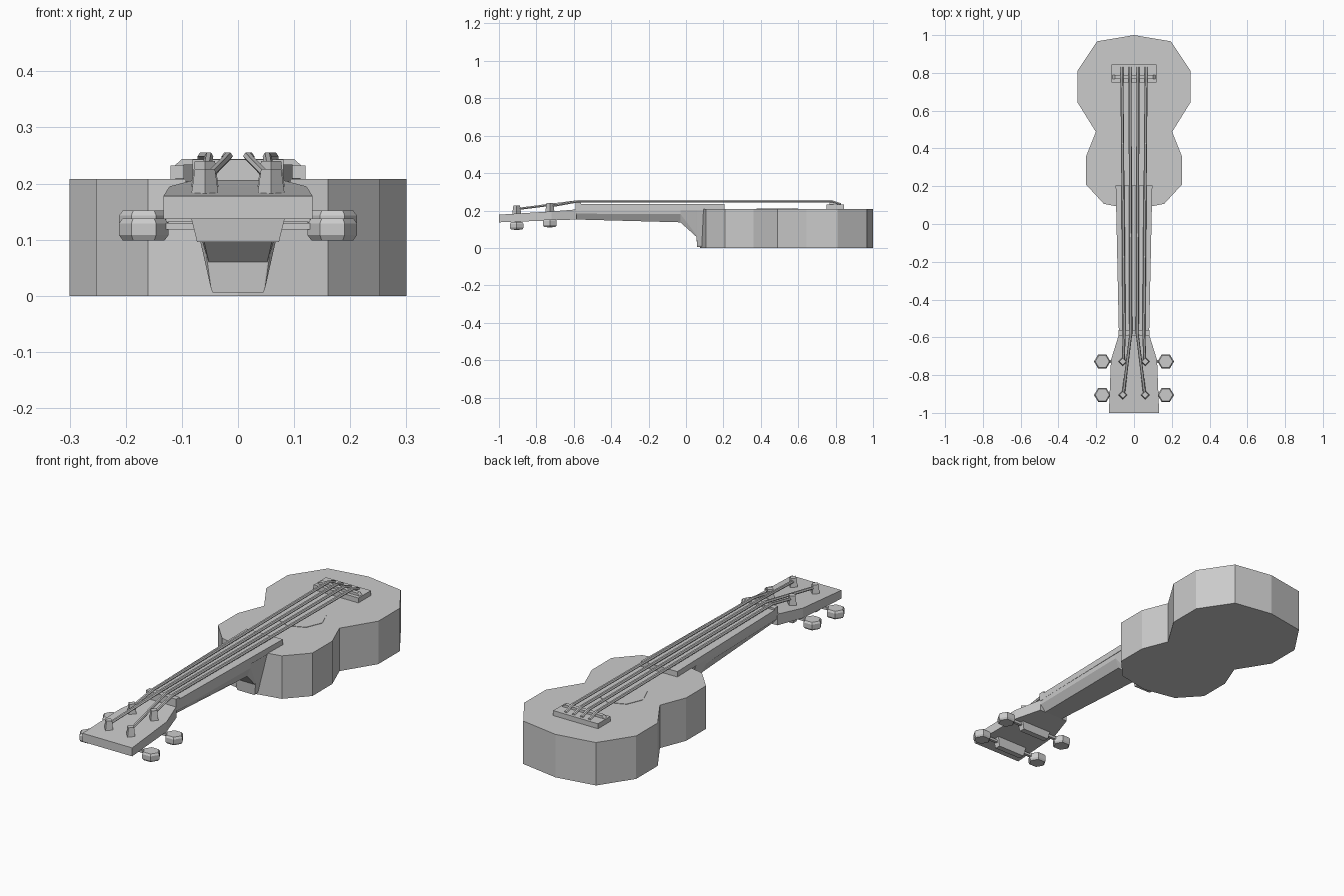
import bpy, bmesh, math
from mathutils import Vector

cube = bpy.data.objects.get("Cube")
if cube:
    bpy.data.objects.remove(cube, do_unlink=True)

grey = bpy.data.materials.new("plain_grey")
grey.use_nodes = True
grey.diffuse_color = (0.6, 0.6, 0.6, 1)
grey.node_tree.nodes["Principled BSDF"].inputs["Base Color"].default_value = (0.6, 0.6, 0.6, 1)


def loft(name, rings):
    """Skin equal-length rings of points and cap both ends."""
    bm = bmesh.new()
    loops = [[bm.verts.new(p) for p in ring] for ring in rings]
    n = len(loops[0])
    for a, b in zip(loops, loops[1:]):
        for i in range(n):
            j = (i + 1) % n
            bm.faces.new((a[i], a[j], b[j], b[i]))
    bm.faces.new(loops[0])
    bm.faces.new(loops[-1])
    bmesh.ops.recalc_face_normals(bm, faces=bm.faces)
    mesh = bpy.data.meshes.new(name)
    bm.to_mesh(mesh)
    bm.free()
    mesh.materials.append(grey)
    obj = bpy.data.objects.new(name, mesh)
    bpy.context.collection.objects.link(obj)
    return obj


def slab(name, outline, z0, z1):
    return loft(name, [[(x, y, z) for x, y in outline] for z in (z0, z1)])


def bar(name, hw0, hw1, y0, y1, z0, z1):
    return slab(name, [(-hw0, y0), (hw0, y0), (hw1, y1), (-hw1, y1)], z0, z1)


def ngon(n, cx, cy, rx, ry):
    return [(cx + rx * math.cos(math.tau * i / n), cy + ry * math.sin(math.tau * i / n))
            for i in range(n)]


# Body with waist
half = [(0.195, 0.967), (0.3, 0.81), (0.3, 0.645), (0.202, 0.488),
        (0.253, 0.36), (0.253, 0.208), (0.16, 0.107)]
outline = [(0, 1)] + half + [(0, 0.075)] + [(-x, y) for x, y in reversed(half)]
slab("body", outline, 0, 0.208)
slab("sound_hole", ngon(8, 0, 0.487, 0.111, 0.111), 0.205, 0.21)

# Neck and heel: y, then half width and height of top, middle and bottom edges
neck = [(-0.585, (0.08, 0.207), (0.078, 0.183), (0.05, 0.152)),
        (-0.03, (0.09, 0.207), (0.088, 0.182), (0.07, 0.137)),
        (0.055, (0.092, 0.207), (0.056, 0.07), (0.052, 0.06)),
        (0.06, (0.092, 0.207), (0.048, 0.012), (0.045, 0.006)),
        (0.12, (0.092, 0.207), (0.048, 0.012), (0.045, 0.006))]
loft("neck", [[(w, y, z) for w, z in edges] + [(-w, y, z) for w, z in reversed(edges)]
              for y, *edges in neck])
bar("fretboard", 0.08, 0.097, -0.585, 0.205, 0.204, 0.234)
bar("nut", 0.081, 0.081, -0.59, -0.562, 0.2, 0.243)

# Headstock, tilted back
head = [(-1, 0.133, 0.137, 0.178), (-0.72, 0.122, 0.147, 0.195), (-0.585, 0.08, 0.152, 0.206)]
loft("headstock", [[(-w, y, a), (w, y, a), (w, y, b), (-w, y, b)] for y, w, a, b in head])

# Bridge and saddle
bar("bridge", 0.12, 0.12, 0.75, 0.845, 0.206, 0.232)
loft("saddle", [[(x, 0.768, z), (x, 0.788, z), (-x, 0.788, z), (-x, 0.768, z)]
                for x, z in ((0.115, 0.23), (0.1, 0.244))])

# Tuning hardware: two rows of posts, housings, shafts and knobs
for row, y, drop in (("front", -0.905, 0), ("rear", -0.728, 0.014)):
    loft(row + "_tuner_housing",
         [[(-w, y - d, z), (w, y - d, z), (w, y + d, z), (-w, y + d, z)]
          for w, d, z in ((0.073, 0.014, 0.096 + drop), (0.085, 0.02, 0.145 + drop))])
    bar(row + "_tuner_shaft", 0.15, 0.15, y - 0.007, y + 0.007, 0.118 + drop, 0.13 + drop)
    for side, s in (("left", 1), ("right", -1)):
        rings = [(0.85, 0.099), (1, 0.108), (1, 0.129), (0.85, 0.138)]
        loft(f"{row}_{side}_knob",
             [[(px, py, z + drop) for px, py in ngon(6, s * 0.168, y, 0.044 * k, 0.042 * k)]
              for k, z in rings])
        loft(f"{row}_{side}_post",
             [[(px, py, z + drop) for px, py in ngon(4, s * 0.059, y, r, r)]
              for r, z in ((0.025, 0.175), (0.018, 0.226))])

# Strings over the saddle and nut to the posts
for side, s in (("left", 1), ("right", -1)):
    for kind, xb, xn, yp, zp in (("outer", 0.064, 0.052, -0.728, 0.222),
                                 ("inner", 0.021, 0.017, -0.905, 0.208)):
        path = [(xb, 0.83, 0.232), (xb, 0.78, 0.249), (xn, -0.58, 0.249), (0.057, yp, zp)]
        loft(f"{side}_{kind}_string",
             [[Vector((s * x + px, y, z + pz)) for px, pz in ngon(6, 0, 0, 0.008, 0.007)]
              for x, y, z in path])
